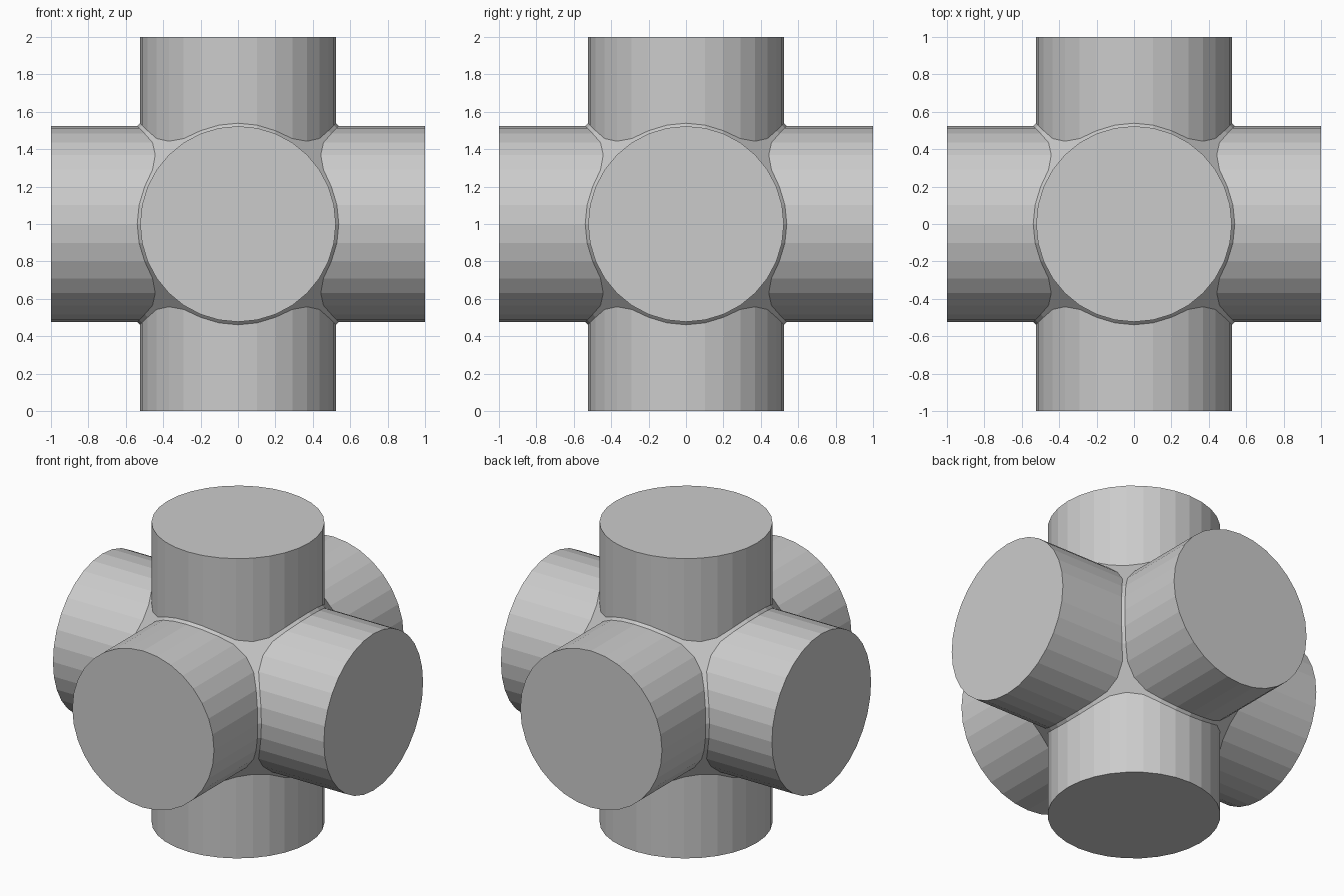
import bpy, bmesh, math
from itertools import product
from mathutils import Matrix, Vector

default = bpy.data.objects.get("Cube")
if default:
    bpy.data.objects.remove(default, do_unlink=True)

RADIUS, HALF, SIDES, FILLET = 0.523, 1.0, 32, 0.018
CENTRE = Vector((0, 0, HALF))


def add_object(name, bm):
    bmesh.ops.recalc_face_normals(bm, faces=bm.faces)
    mesh = bpy.data.meshes.new(name)
    bm.to_mesh(mesh)
    bm.free()
    obj = bpy.data.objects.new(name, mesh)
    bpy.context.collection.objects.link(obj)
    return obj


def tube(name, axis=None):
    # Closed cylinder through the centre, turned from z towards the given axis
    turn = Matrix.Rotation(math.pi / 2, 4, axis) if axis else Matrix()
    bm = bmesh.new()
    bmesh.ops.create_cone(bm, cap_ends=True, segments=SIDES,
                          radius1=RADIUS, radius2=RADIUS, depth=2 * HALF,
                          matrix=Matrix.Translation(CENTRE) @ turn)
    return add_object(name, bm)


def joint_core(name):
    # Hull around the creases, chamfering each seam and filling the corners
    bm = bmesh.new()
    for k in range(SIDES // 8 + 1):
        angle = 2 * math.pi * k / SIDES
        t, y = RADIUS * math.cos(angle), RADIUS * math.sin(angle)
        for a, b in ((t + FILLET, t), (t, t + FILLET)):
            for x_sign, y_sign, z_sign in product((-1, 1), repeat=3):
                p = [a * x_sign, y * y_sign, b * z_sign]
                for shift in range(3):
                    turned = Vector(p[shift:] + p[:shift])
                    bm.verts.new(turned * 0.998 + CENTRE)
    bmesh.ops.remove_doubles(bm, verts=bm.verts, dist=0.0005)
    hull = bmesh.ops.convex_hull(bm, input=bm.verts)
    inside = {v for v in hull["geom_interior"] if isinstance(v, bmesh.types.BMVert)}
    bmesh.ops.delete(bm, geom=list(inside), context="VERTS")
    return add_object(name, bm)


# Three crossing tubes merged into one six-armed joint
joint = tube("six_way_pipe_joint")
parts = [tube("side_tube", "Y"), tube("front_back_tube", "X"), joint_core("joint_core")]

bpy.context.view_layer.objects.active = joint
for part in parts:
    part.hide_render = True
    union = joint.modifiers.new("union_" + part.name, "BOOLEAN")
    union.operation = "UNION"
    union.solver = "EXACT"
    union.object = part
    bpy.ops.object.modifier_apply(modifier=union.name)
for part in parts:
    bpy.data.objects.remove(part, do_unlink=True)

# Faceted finish
for face in joint.data.polygons:
    face.use_smooth = False
